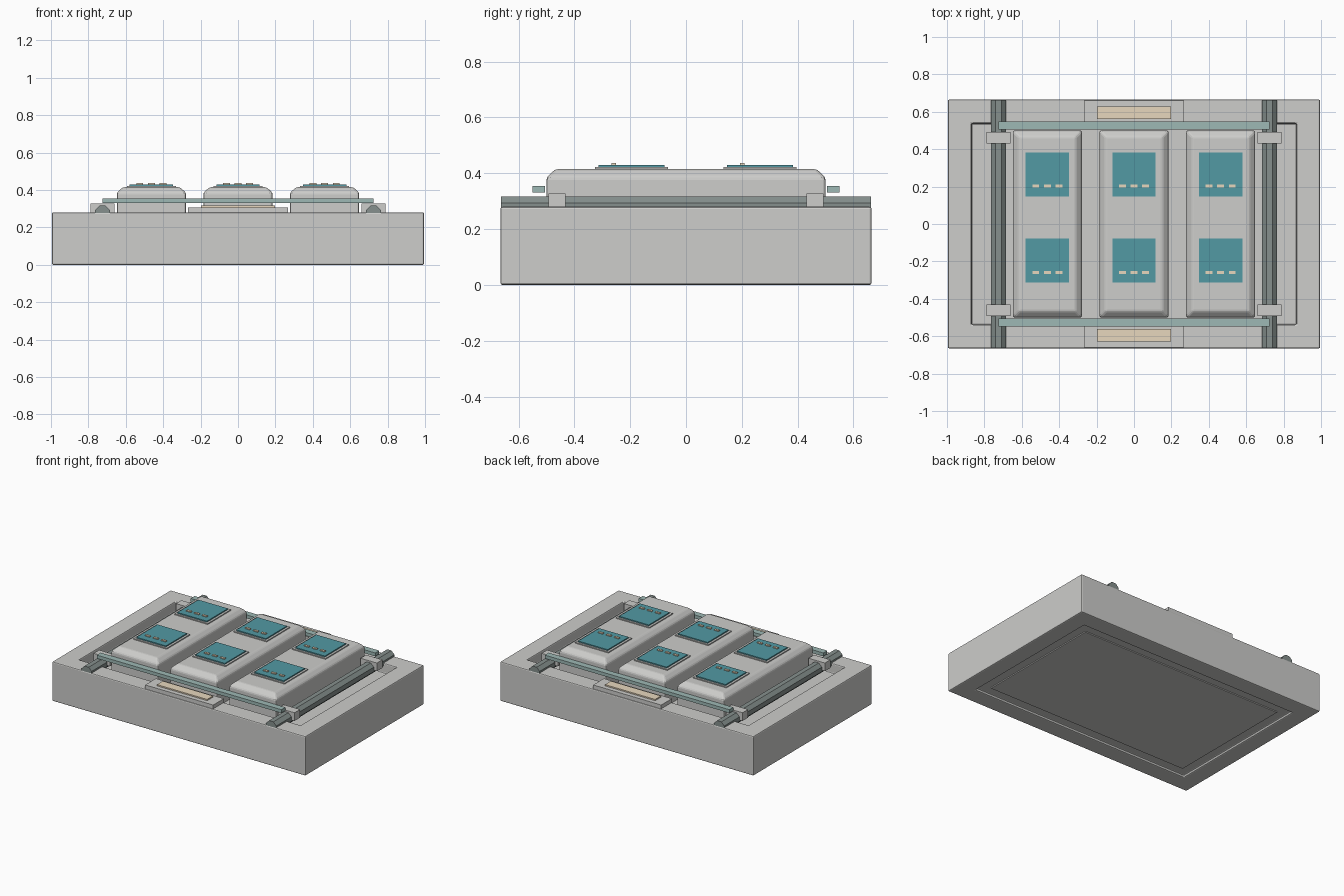
import bpy
import bmesh
from mathutils import Matrix

cube = bpy.data.objects.get("Cube")
if cube:
    bpy.data.objects.remove(cube, do_unlink=True)


def material(name, rgb):
    m = bpy.data.materials.new(name)
    m.use_nodes = True
    m.diffuse_color = (*rgb, 1)
    m.node_tree.nodes["Principled BSDF"].inputs["Base Color"].default_value = (*rgb, 1)
    return m


GREY = material("light grey", (0.61, 0.61, 0.595))
RAIL = material("rail grey green", (0.24, 0.28, 0.27))
BAR = material("pale teal", (0.34, 0.48, 0.46))
TEAL = material("screen teal", (0.085, 0.32, 0.37))
TAN = material("tan", (0.8, 0.68, 0.51))


def finish(bm, name, mat, edge=0):
    """Turn a bmesh into an object, optionally with rounded edges."""
    bmesh.ops.recalc_face_normals(bm, faces=bm.faces)
    mesh = bpy.data.meshes.new(name)
    bm.to_mesh(mesh)
    bm.free()
    mesh.materials.append(mat)
    ob = bpy.data.objects.new(name, mesh)
    bpy.context.collection.objects.link(ob)
    if edge:
        mod = ob.modifiers.new("edge", "BEVEL")
        mod.width = edge
        mod.segments = 2
        mod.limit_method = "ANGLE"
    return ob


def box_mesh(x, y, z0, z1, hx, hy):
    bm = bmesh.new()
    bmesh.ops.create_cube(bm, size=2)
    half = (z1 - z0) / 2
    bm.transform(Matrix.Translation((x, y, z0 + half)) @ Matrix.Diagonal((hx, hy, half, 1)))
    bm.normal_update()
    return bm


def box(name, mat, x, y, z0, z1, hx, hy, edge=0):
    return finish(box_mesh(x, y, z0, z1, hx, hy), name, mat, edge)


def inset(bm, face, thickness, z):
    """Inset a horizontal face evenly and move the inner face to height z."""
    bmesh.ops.inset_region(bm, faces=[face], thickness=thickness, use_even_offset=True)
    for v in face.verts:
        v.co.z = z
    bm.normal_update()


# Tray with a recess on top and a shallow one underneath
bm = box_mesh(0, 0, 0, 0.28, 0.995, 0.665)
for up, rim, floor in ((1, 0.28, 0.21), (-1, 0, 0.015)):
    face = max(bm.faces, key=lambda f: f.normal.z * up)
    inset(bm, face, 0.126, rim)
    inset(bm, face, 0.001, floor)
finish(bm, "tray", GREY, 0.013)
box("underside_panel", GREY, 0, 0, 0.008, 0.02, 0.8, 0.47)

# Three modules with sloped shoulders, each carrying two screens
for i, x in enumerate((-0.463, 0, 0.463)):
    bm = box_mesh(x, 0, 0.2, 0.385, 0.185, 0.5)
    inset(bm, max(bm.faces, key=lambda f: f.normal.z), 0.033, 0.415)
    finish(bm, f"module_{i + 1}", GREY, 0.01)
    for y, end in ((0.265, "back"), (-0.195, "front")):
        tag = f"{i + 1}_{end}"
        box(f"screen_frame_{tag}", GREY, x, y, 0.41, 0.422, 0.131, 0.131)
        box(f"screen_{tag}", TEAL, x, y, 0.415, 0.43, 0.116, 0.118)
        for k in (-1, 0, 1):
            box(f"button_{tag}_{k + 2}", TAN, x + k * 0.062, y - 0.063, 0.425, 0.437, 0.018, 0.008)

# Octagonal rails running front to back, with clamp blocks
for sx, side in ((-1, "right"), (1, "left")):
    bm = bmesh.new()
    bmesh.ops.create_cone(bm, cap_ends=True, segments=8, radius1=0.043, radius2=0.043, depth=1.326)
    bm.transform(Matrix.Translation((sx * 0.725, 0, 0.276))
                 @ Matrix.Rotation(1.5708, 4, "X") @ Matrix.Rotation(0.3927, 4, "Z"))
    finish(bm, f"rail_{side}", RAIL)
    for sy, end in ((-1, "front"), (1, "back")):
        box(f"clamp_{end}_{side}", GREY, sx * 0.725, sy * 0.462, 0.27, 0.328, 0.064, 0.031)

# Cross bars, label plates and labels at both ends
for sy, end in ((-1, "front"), (1, "back")):
    box(f"cross_bar_{end}", BAR, 0, sy * 0.527, 0.33, 0.354, 0.725, 0.022)
    box(f"label_plate_{end}", GREY, 0, sy * 0.6, 0.27, 0.307, 0.267, 0.06)
    box(f"label_{end}", TAN, 0, sy * 0.595, 0.3, 0.316, 0.197, 0.033)
